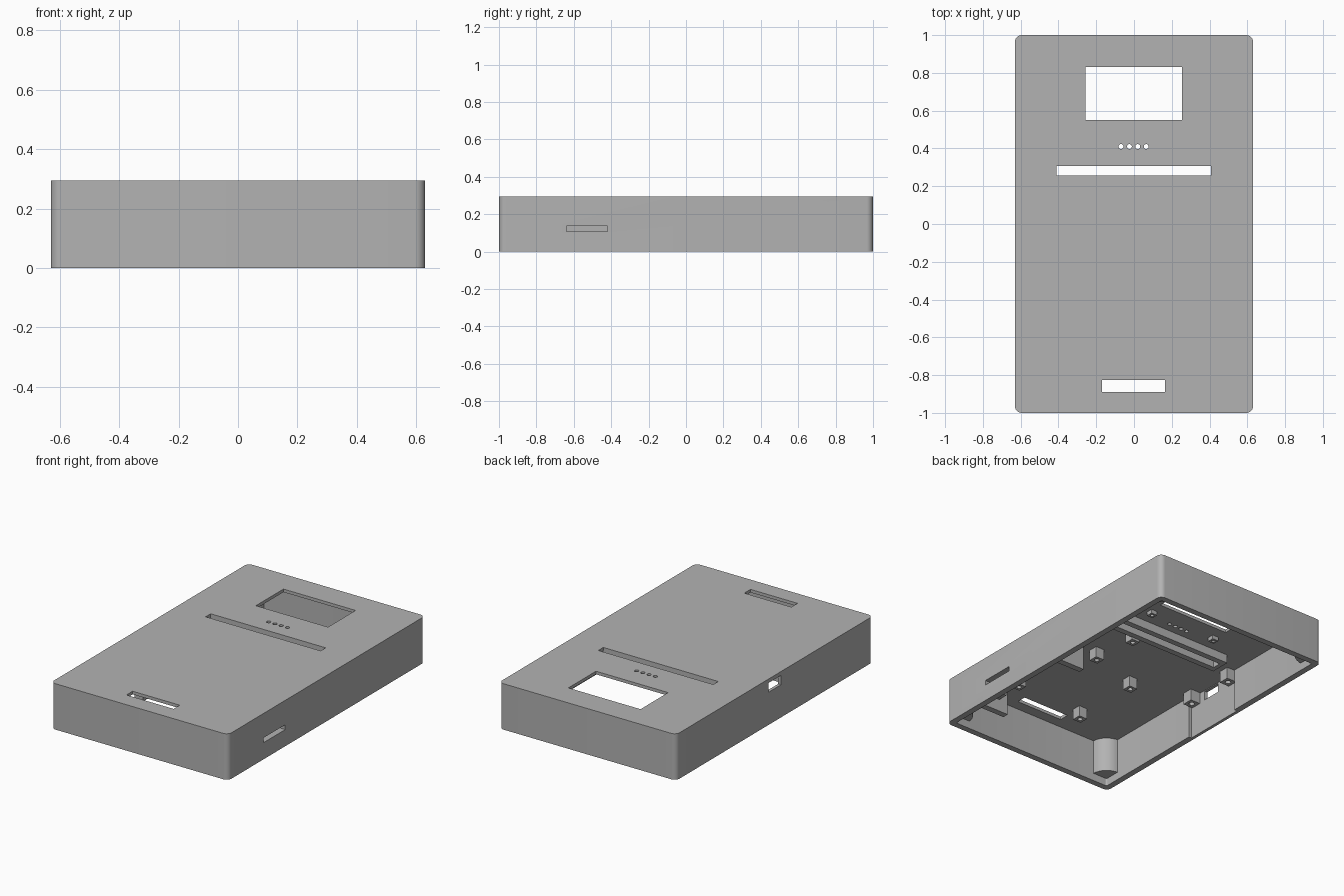
import bpy, bmesh
from math import sin, cos, pi

if "Cube" in bpy.data.objects:
    bpy.data.objects.remove(bpy.data.objects["Cube"])

# One grey plastic for everything
grey = bpy.data.materials.new("grey_plastic")
grey.use_nodes = True
grey.diffuse_color = (0.45, 0.45, 0.45, 1)
grey.node_tree.nodes["Principled BSDF"].inputs["Base Color"].default_value = grey.diffuse_color

W, L, H = 0.63, 1.0, 0.295      # half width, half length, height
WALL, CEIL = 0.04, 0.275        # wall thickness, underside of the top


def arc(cx, cy, r, start, steps=8):
    angles = [start + pi / 2 * i / steps for i in range(steps + 1)]
    return [(cx + r * cos(a), cy + r * sin(a)) for a in angles]


def rounded(w, l, r):
    corners = [(1, 1), (-1, 1), (-1, -1), (1, -1)]
    return [p for i, (sx, sy) in enumerate(corners)
            for p in arc(sx * (w - r), sy * (l - r), r, i * pi / 2)]


def prism(name, outline, z0, z1):
    bm = bmesh.new()
    face = bm.faces.new([bm.verts.new((x, y, z0)) for x, y in outline])
    top = bmesh.ops.extrude_face_region(bm, geom=[face])["geom"]
    verts = [v for v in top if isinstance(v, bmesh.types.BMVert)]
    bmesh.ops.translate(bm, verts=verts, vec=(0, 0, z1 - z0))
    bmesh.ops.recalc_face_normals(bm, faces=bm.faces)
    mesh = bpy.data.meshes.new(name)
    bm.to_mesh(mesh)
    bm.free()
    mesh.materials.append(grey)
    obj = bpy.data.objects.new(name, mesh)
    bpy.context.collection.objects.link(obj)
    return obj


def box(name, x0, x1, y0, y1, z0, z1=CEIL + 0.005):
    return prism(name, [(x0, y0), (x1, y0), (x1, y1), (x0, y1)], z0, z1)


def circle(cx, cy, r, n=20):
    return [(cx + r * cos(2 * pi * i / n), cy + r * sin(2 * pi * i / n)) for i in range(n)]


def cut(target, cutter):
    cutter.hide_render = True
    mod = target.modifiers.new("cut", 'BOOLEAN')
    mod.operation, mod.solver, mod.object = 'DIFFERENCE', 'EXACT', cutter
    bpy.context.view_layer.objects.active = target
    bpy.ops.object.modifier_apply(modifier=mod.name)
    bpy.data.objects.remove(cutter)


def smooth(obj):
    bpy.ops.object.select_all(action='DESELECT')
    obj.select_set(True)
    bpy.context.view_layer.objects.active = obj
    bpy.ops.object.shade_smooth_by_angle(angle=0.5)


# Case shell, open underneath
case = prism("case_shell", rounded(W, L, 0.035), 0, H)
cut(case, prism("cavity", rounded(W - WALL, L - WALL, 0.01), -0.1, CEIL))

# Openings through the top
cut(case, box("display_window", -0.258, 0.255, 0.55, 0.83, 0.2, 0.4))
cut(case, box("long_slot", -0.41, 0.408, 0.257, 0.308, 0.2, 0.4))
cut(case, box("front_slot", -0.17, 0.165, -0.89, -0.827, 0.2, 0.4))
for i in range(4):
    cut(case, prism("indicator_hole", circle(-0.069 + 0.0445 * i, 0.41, 0.013), 0.2, 0.4))

# Openings and inner recess in the side walls
cut(case, box("side_slot", 0.55, 0.7, -0.64, -0.42, 0.107, 0.138))
cut(case, box("port_recess", -0.61, -0.55, -0.19, 0.237, -0.1, CEIL))
cut(case, box("port_opening", -0.7, -0.55, -0.065, 0.06, 0.21, 0.27))
smooth(case)

# Quarter round screw bosses in the inner corners
for i, (sx, sy) in enumerate([(-1, -1), (1, -1), (1, 1), (-1, 1)]):
    cx, cy = sx * (W - WALL + 0.005), sy * (L - WALL + 0.005)
    boss = prism("corner_boss", [(cx, cy)] + arc(cx, cy, 0.108, i * pi / 2), 0.05, CEIL + 0.005)
    smooth(boss)

# Ribs framing the long slot
for y in (0.217, 0.31):
    box("slot_rib", -0.44, 0.44, y, y + 0.038, 0.22)
for x in (-0.44, 0.412):
    box("slot_rib_end", x, x + 0.028, 0.217, 0.348, 0.22)


def post(name, x, y, z, half=0.03):
    obj = box(name, x - half, x + half, y - half, y + half, z)
    cut(obj, prism("pilot_hole", circle(x, y, half * 0.5, 12), z - 0.05, CEIL - 0.01))


# Posts for the circuit boards
for x, y in [(0.2, -0.11), (-0.18, -0.25), (-0.18, -0.72), (0.35, -0.66), (0.17, 0.19)]:
    post("board_post", x, y, 0.205)
for y in (-0.14, 0.2):
    post("port_post", -0.57, y, 0.2, 0.035)
for x in (-0.24, 0.24):
    for y in (0.455, 0.92):
        post("display_post", x, y, 0.25, 0.022)

# Deep brackets beside the side slot, each with a foot
for y, side in ((-0.12, -1), (-0.83, 1)):
    box("bracket", 0.295, 0.5, y - 0.04, y, 0.11)
    foot = y + 0.03 if side > 0 else y - 0.07
    box("bracket_foot", 0.36, 0.44, foot - 0.035, foot + 0.035, 0.19)
